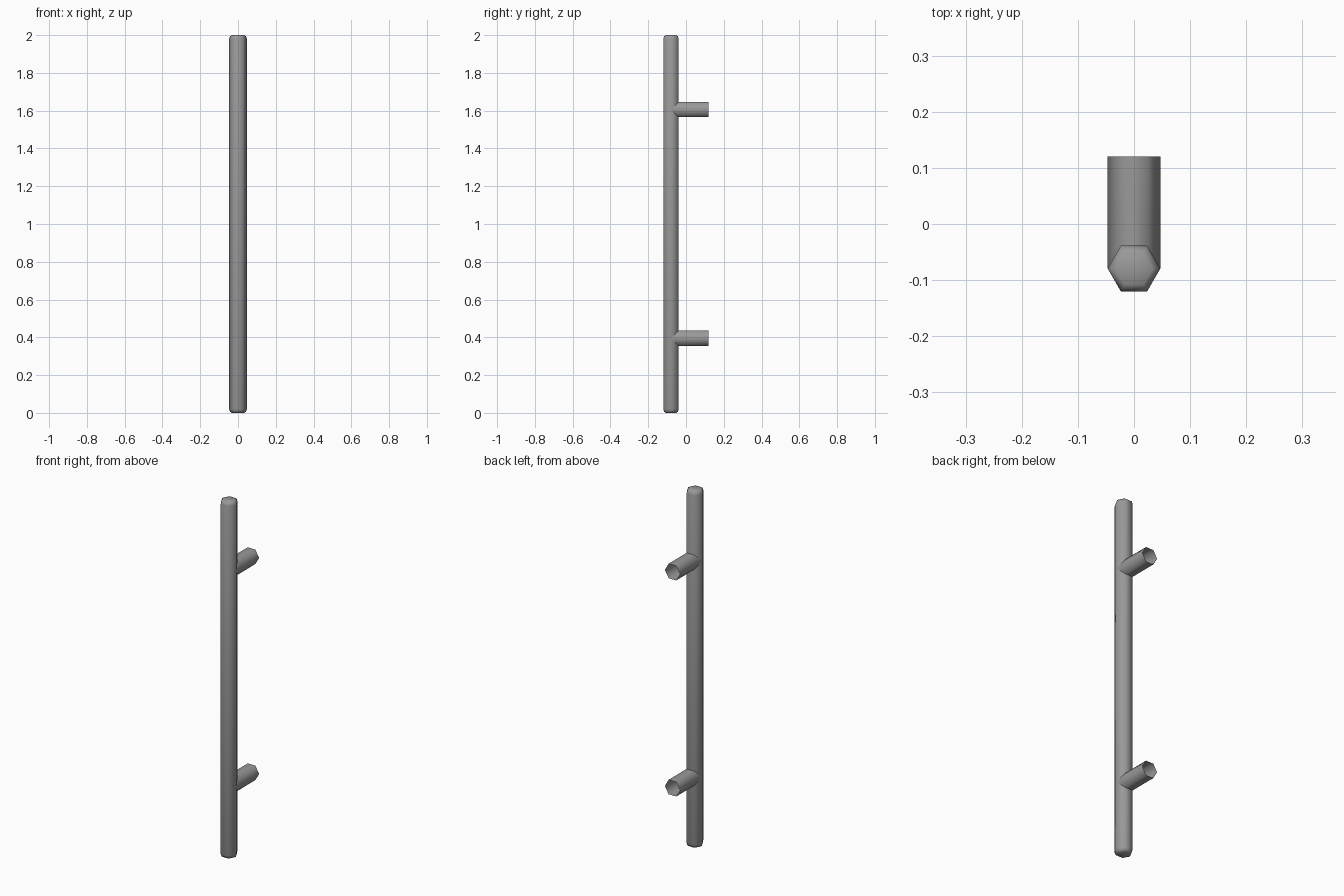
import bpy, bmesh, math

if "Cube" in bpy.data.objects:
    bpy.data.objects.remove(bpy.data.objects["Cube"])

R = 0.047                      # hexagon corner radius
A = R * math.cos(math.pi / 6)  # hexagon half-width across flats
BACK = 0.12
BAR_Y = -0.12 + A

# Dark grey metal
metal = bpy.data.materials.new("dark_grey")
metal.diffuse_color = (0.32, 0.32, 0.32, 1)
metal.use_nodes = True
metal.node_tree.nodes["Principled BSDF"].inputs["Base Color"].default_value = metal.diffuse_color


def hexagon(r):
    return [(r * math.cos(i * math.pi / 3), r * math.sin(i * math.pi / 3)) for i in range(6)]


def loft(name, rings, cap):
    # Skin consecutive rings of points, with optional end caps
    bm = bmesh.new()
    loops = [[bm.verts.new(p) for p in ring] for ring in rings]
    for a, b in zip(loops, loops[1:]):
        for i in range(6):
            j = (i + 1) % 6
            bm.faces.new((a[i], a[j], b[j], b[i]))
    if cap:
        bm.faces.new(loops[0][::-1])
        bm.faces.new(loops[-1])
    bmesh.ops.recalc_face_normals(bm, faces=bm.faces)
    mesh = bpy.data.meshes.new(name)
    bm.to_mesh(mesh)
    bm.free()
    ob = bpy.data.objects.new(name, mesh)
    bpy.context.collection.objects.link(ob)
    mesh.materials.append(metal)
    for p in mesh.polygons:
        p.use_smooth = True
    return ob


# Upright hexagonal grip bar with softened ends
ends = [(0.0, R - 0.014), (0.006, R - 0.005), (0.02, R)]
profile = ends + [(2 - z, r) for z, r in reversed(ends)]
loft("grip_bar", [[(x, BAR_Y + y, z) for x, y in hexagon(r)] for z, r in profile], True)

# Open hexagonal mounting posts, front ends mitred to the bar's rear faces
for name, zc in (("lower_post", 0.395), ("upper_post", 1.606)):
    front = [(x, BAR_Y + abs(z), zc + z) for x, z in hexagon(R)]
    rear = [(x, BACK, zc + z) for x, z in hexagon(R)]
    post = loft(name, [front, rear], False)
    # Outward normals
    if post.data.polygons[0].normal.x < 0:
        post.data.flip_normals()
